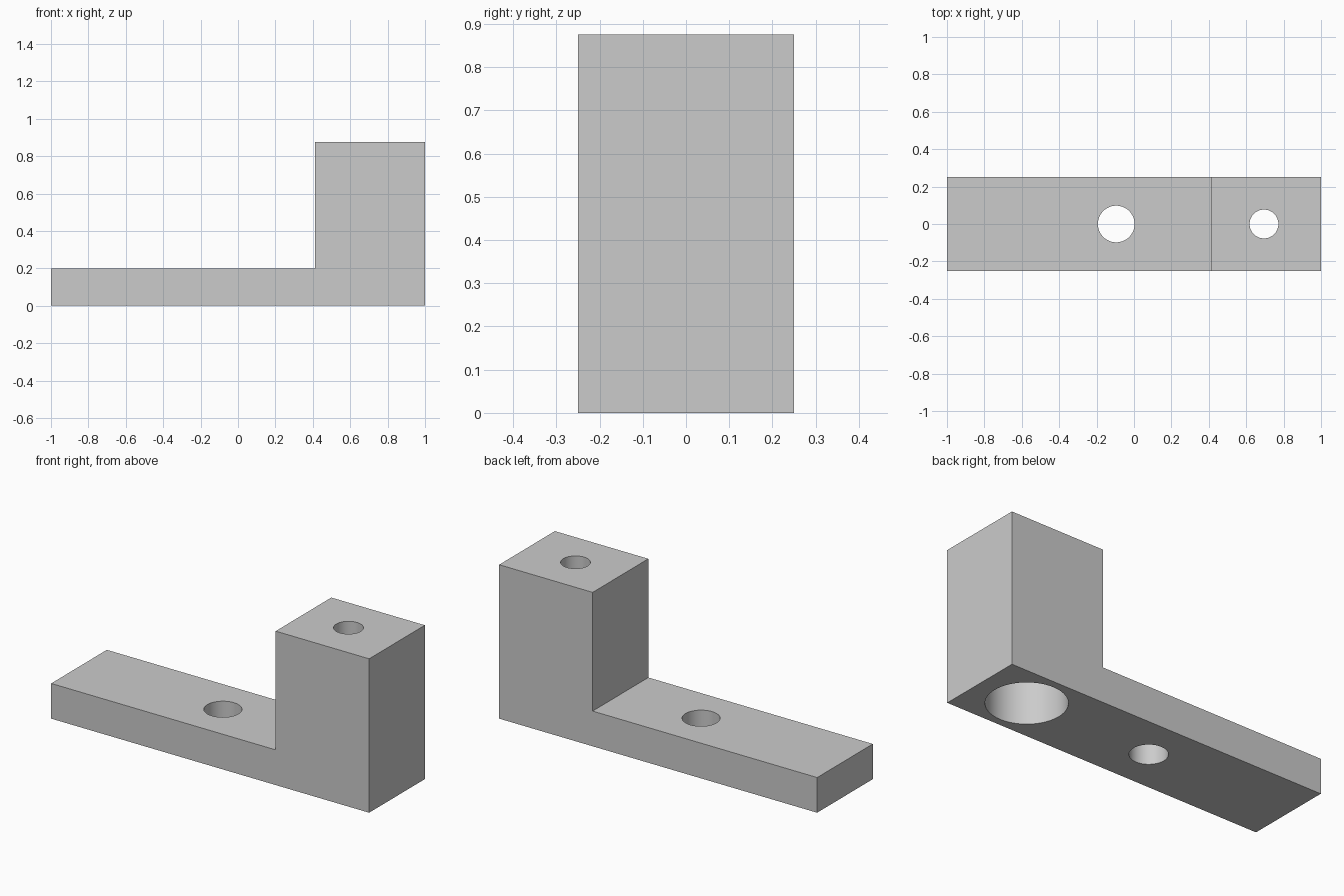
import bpy
import bmesh
from math import radians

default = bpy.data.objects.get("Cube")
if default:
    bpy.data.objects.remove(default, do_unlink=True)

HALF_WIDTH = 0.25
grey = bpy.data.materials.new("plain grey")
grey.use_nodes = True
grey.diffuse_color = (0.6, 0.6, 0.6, 1)
grey.node_tree.nodes["Principled BSDF"].inputs["Base Color"].default_value = grey.diffuse_color

# Stepped bracket: L profile extruded across the width
profile = [(-1, 0), (1, 0), (1, 0.875), (0.412, 0.875), (0.412, 0.2), (-1, 0.2)]
bm = bmesh.new()
side = bm.faces.new([bm.verts.new((x, -HALF_WIDTH, z)) for x, z in profile])
extruded = bmesh.ops.extrude_face_region(bm, geom=[side])
moved = [v for v in extruded["geom"] if isinstance(v, bmesh.types.BMVert)]
bmesh.ops.translate(bm, verts=moved, vec=(0, 2 * HALF_WIDTH, 0))
bmesh.ops.recalc_face_normals(bm, faces=bm.faces)
mesh = bpy.data.meshes.new("stepped_bracket")
bm.to_mesh(mesh)
bm.free()
bracket = bpy.data.objects.new("stepped_bracket", mesh)
bpy.context.collection.objects.link(bracket)
mesh.materials.append(grey)


def drill(name, x, radius, bottom, top):
    """Cut a vertical round hole through the bracket."""
    bpy.ops.mesh.primitive_cylinder_add(vertices=64, radius=radius, depth=top - bottom,
                                        location=(x, 0, (top + bottom) / 2))
    cutter = bpy.context.object
    cutter.name = name
    cutter.data.materials.append(grey)
    bpy.context.view_layer.objects.active = bracket
    cut = bracket.modifiers.new(name, "BOOLEAN")
    cut.operation = "DIFFERENCE"
    cut.solver = "EXACT"
    cut.object = cutter
    bpy.ops.object.modifier_apply(modifier=name)
    bpy.data.objects.remove(cutter, do_unlink=True)


# Plate hole, post hole and the wide counterbore under the post
drill("plate_hole", -0.095, 0.098, -0.1, 0.4)
drill("counterbore", 0.695, 0.207, -0.1, 0.6)
drill("post_hole", 0.695, 0.077, 0.5, 1)

# Smooth hole walls with crisp edges
bpy.ops.object.select_all(action="DESELECT")
bracket.select_set(True)
bpy.context.view_layer.objects.active = bracket
bpy.ops.object.shade_smooth_by_angle(angle=radians(30))
